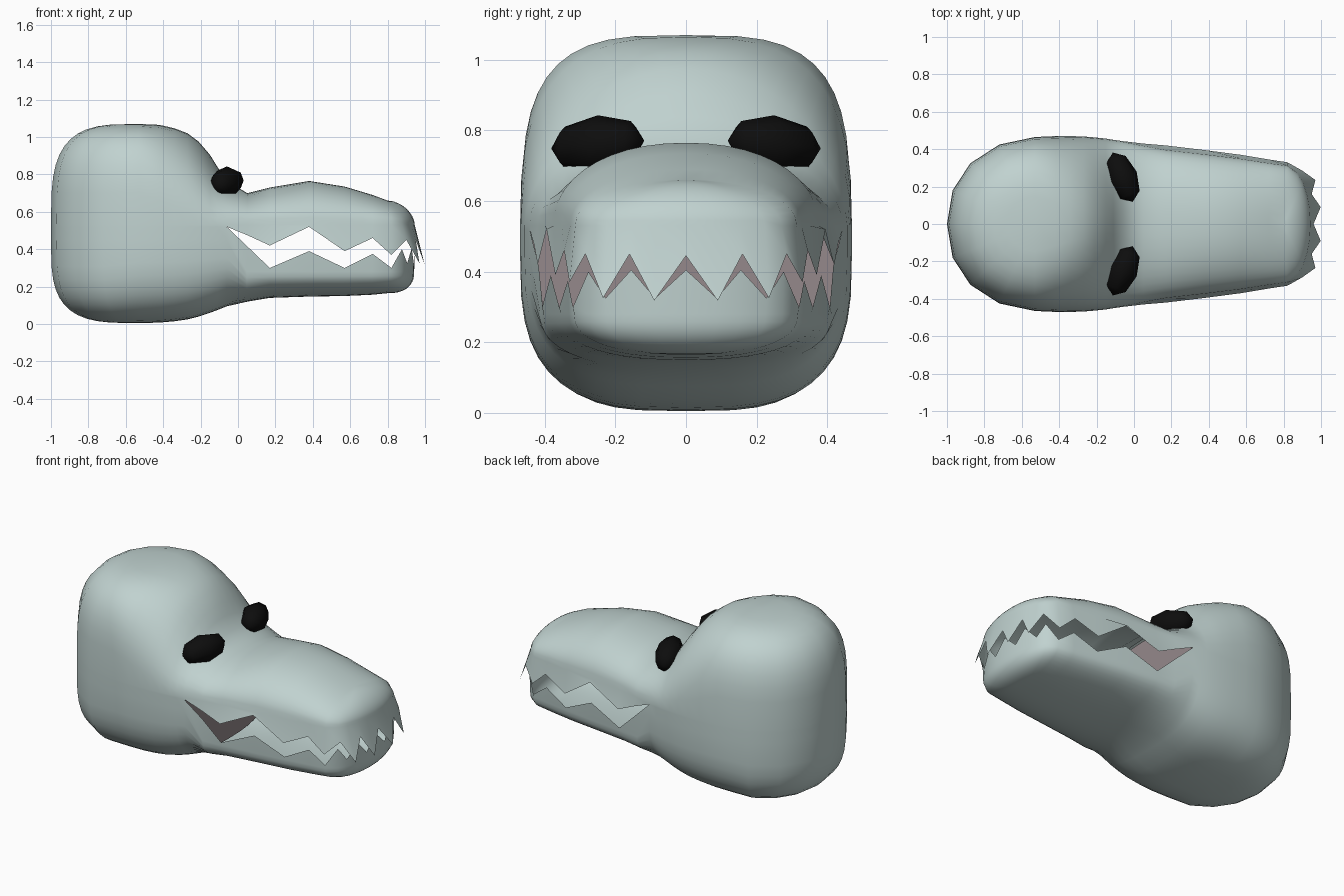
import bpy, bmesh, math
from mathutils import Vector

cube = bpy.data.objects.get("Cube")
if cube:
    bpy.data.objects.remove(cube, do_unlink=True)


def material(name, rgb):
    m = bpy.data.materials.new(name)
    m.use_nodes = True
    m.diffuse_color = (*rgb, 1)
    m.node_tree.nodes["Principled BSDF"].inputs["Base Color"].default_value = (*rgb, 1)
    return m


skin = material("pale grey green", (0.53, 0.645, 0.63))
pink = material("mouth pink", (0.30, 0.25, 0.26))
black = material("eye black", (0.004, 0.004, 0.004))

ROWS = 11


def column(rim, base, ridge, n):
    """Rounded strip of points from the rim, past the base, to the ridge."""
    pts = [Vector(rim)]
    for k in range(ROWS + 1):
        t = k / ROWS * math.pi / 2
        c, s = max(math.cos(t), 0) ** (2 / n), math.sin(t) ** (2 / n)
        if k == ROWS:
            c = 0
        x, y = (ridge[i] + (base[i] - ridge[i]) * c for i in (0, 1))
        pts.append(Vector((x, y, base[2] + (ridge[2] - base[2]) * s)))
    return pts


def finish(bm, name, mat, angle):
    me = bpy.data.meshes.new(name)
    bm.to_mesh(me)
    bm.free()
    ob = bpy.data.objects.new(name, me)
    bpy.context.collection.objects.link(ob)
    me.materials.append(mat)
    bpy.ops.object.select_all(action="DESELECT")
    ob.select_set(True)
    bpy.context.view_layer.objects.active = ob
    bpy.ops.object.shade_smooth_by_angle(angle=math.radians(angle))
    return ob


# Round back of the cranium: x, half width
back = [(-1.0, 0), (-0.97, 0.18), (-0.875, 0.325), (-0.72, 0.425)]
# Front of the cranium: x, half width, top, bottom, roundness of the top
brow = [
    (-0.53, 0.465, 1.07, 0.005, 3.4), (-0.42, 0.47, 1.065, 0.008, 2.8),
    (-0.34, 0.47, 1.047, 0.015, 2.4), (-0.27, 0.468, 1.02, 0.025, 2.15),
    (-0.21, 0.463, 0.975, 0.04, 1.95), (-0.15, 0.457, 0.905, 0.06, 1.8),
    (-0.11, 0.45, 0.84, 0.075, 1.8), (-0.06, 0.443, 0.765, 0.095, 2.1),
]
# Jaw stations around the muzzle: x, half width, upper edge, lower edge, top, bottom
jaw = [
    (0.05, 0.43, 0.475, 0.415, 0.70, 0.12), (0.17, 0.42, 0.42, 0.30, 0.73, 0.14),
    (0.38, 0.395, 0.52, 0.39, 0.765, 0.147), (0.57, 0.37, 0.39, 0.30, 0.735, 0.15),
    (0.72, 0.345, 0.46, 0.375, 0.69, 0.157), (0.82, 0.33, 0.37, 0.30, 0.66, 0.165),
    (0.90, 0.285, 0.45, 0.40, 0.66, 0.165), (0.97, 0.235, 0.325, 0.325, 0.66, 0.165),
    (0.95, 0.16, 0.45, 0.405, 0.66, 0.165), (0.998, 0.09, 0.318, 0.325, 0.66, 0.165),
    (0.96, 0, 0.445, 0.405, 0.66, 0.165),
]

upper, lower = [], []
for x, w in back:
    upper.append(column((x, w, 0.52), (x, w, 0.53), (-0.53, 0, 1.07), 3.4))
    lower.append(column((x, w, 0.52), (x, w, 0.45), (-0.53, 0, 0.005), 3.4))
for x, w, top, bottom, n in brow:
    upper.append(column((x, w, 0.52), (x, w, 0.53), (x, 0, top), n))
    lower.append(column((x, w, 0.52), (x, w, 0.45), (x, 0, bottom), 3))
corner = len(upper) - 1
for x, w, zu, zl, top, bottom in jaw:
    ridge_x = min(x, 0.80)
    if x > 0.85:
        # rounded plan of the snout tip
        bx, by, n = 0.82 + 0.125 * math.sqrt(1 - (w / 0.32) ** 2), w * 0.95, 1.8
    else:
        bx, by, n = x, w * (0.95 if x > 0.1 else 0.98), 2.15
    upper.append(column((x, w, zu), (bx, by, 0.53), (ridge_x, 0, top), n))
    lower.append(column((bx, w * 0.97, zl), (bx - 0.003, w * 0.96, 0.28),
                        (ridge_x, 0, bottom), 2.4))

# Head: upper and lower shells joined behind the mouth corners
bm = bmesh.new()
for shell, flip in ((upper, False), (lower, True)):
    for side in (1, -1):
        grid = [[bm.verts.new((p.x, p.y * side, p.z)) for p in col] for col in shell]
        for a, b in zip(grid, grid[1:]):
            for k in range(len(a) - 1):
                quad = [a[k], a[k + 1], b[k + 1], b[k]]
                if flip != (side < 0):
                    quad.reverse()
                bm.faces.new(quad)
bmesh.ops.remove_doubles(bm, verts=bm.verts, dist=0.0005)
bmesh.ops.dissolve_degenerate(bm, dist=0.0001, edges=bm.edges)
bmesh.ops.recalc_face_normals(bm, faces=bm.faces)
finish(bm, "head", skin, 60)

# Throat: wall closing the back of the mouth
bm = bmesh.new()
half = lower[corner][:0:-1] + upper[corner][1:]
loop = half + [Vector((p.x, -p.y, p.z)) for p in reversed(half[1:-1])]
bm.faces.new([bm.verts.new((-0.065, p.y * 0.98, 0.45 + (p.z - 0.45) * 0.97))
              for p in loop])
finish(bm, "throat", pink, 30)

# Eyes: pointed almonds set at the foot of the brow
for side, name in ((1, "left_eye"), (-1, "right_eye")):
    bm = bmesh.new()
    bmesh.ops.create_uvsphere(bm, u_segments=8, v_segments=4, radius=1)
    tilt = math.radians(22)
    for v in bm.verts:
        x, y, z = v.co
        length, out = z * 0.142, x * 0.08
        v.co = (-0.06 + out * math.cos(tilt) - length * math.sin(tilt),
                side * (0.25 + length * math.cos(tilt) + out * math.sin(tilt)),
                0.76 + y * 0.083 - length * 0.08)
    bmesh.ops.recalc_face_normals(bm, faces=bm.faces)
    finish(bm, name, black, 60)
